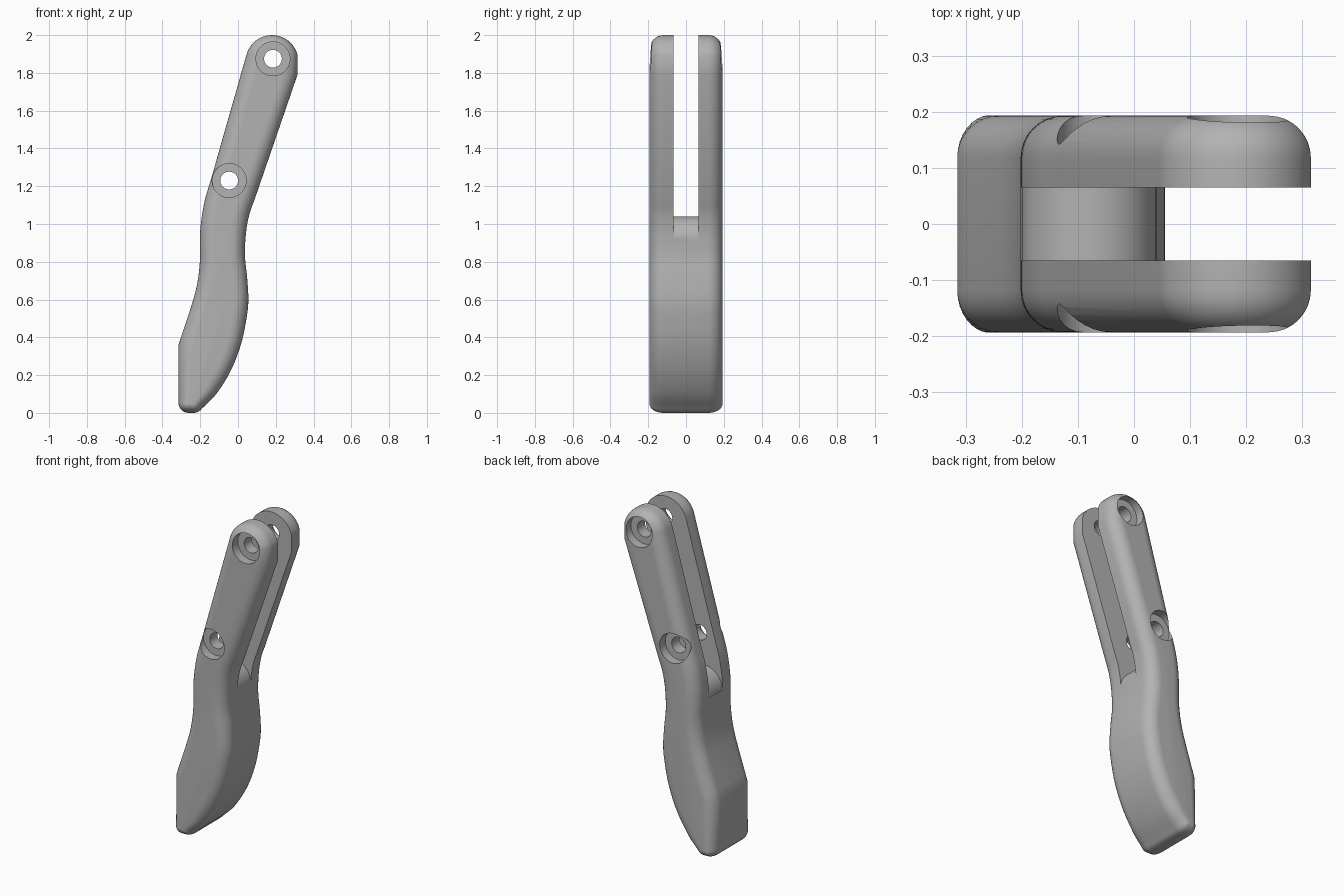
import bpy, bmesh, math
from mathutils import Vector

if "Cube" in bpy.data.objects:
    bpy.data.objects.remove(bpy.data.objects["Cube"])

HALF = 0.193      # half thickness of the handle
ROUND = 0.075     # rounding of the side edges
SLOT = 0.065      # half width of the fork slot


def arc(cx, cz, r, start, end, n):
    angles = [math.radians(start + (end - start) * i / n) for i in range(n + 1)]
    return [Vector((cx + r * math.cos(a), cz + r * math.sin(a))) for a in angles]


def spline(points, n=5):
    """Smooth curve through the points."""
    p = [Vector(q) for q in points]
    p = [2 * p[0] - p[1]] + p + [2 * p[-1] - p[-2]]
    out = []
    for a, b, c, d in zip(p, p[1:], p[2:], p[3:]):
        for i in range(n):
            t = i / n
            out.append(0.5 * (2 * b + (c - a) * t + (2 * a - 5 * b + 4 * c - d) * t * t
                              + (3 * b - a - 3 * c + d) * t ** 3))
    return out + [p[-2]]


def inset_outline(outline, depth):
    """Move the outline inward, less at the narrow foot."""
    out = []
    for i, p in enumerate(outline):
        e = (p - outline[i - 1]).normalized()
        f = (outline[(i + 1) % len(outline)] - p).normalized()
        m = Vector((-e.y - f.y, e.x + f.x)).normalized()
        miter = max(0.5, m.dot(Vector((-e.y, e.x))))
        out.append(p + m * depth * min(1, 0.62 + 3 * p.y) / miter)
    return out


def prism(name, outline, layers):
    """Loft an xz outline through (y, inset) layers and cap the ends."""
    bm = bmesh.new()
    rings = []
    for y, depth in layers:
        ring = inset_outline(outline, depth) if depth else outline
        rings.append([bm.verts.new((p.x, y, p.y)) for p in ring])
    n = len(outline)
    for a, b in zip(rings, rings[1:]):
        for i in range(n):
            j = (i + 1) % n
            bm.faces.new((a[i], a[j], b[j], b[i]))
    bm.faces.new(rings[0][::-1])
    bm.faces.new(rings[-1])
    bmesh.ops.recalc_face_normals(bm, faces=bm.faces)
    mesh = bpy.data.meshes.new(name)
    bm.to_mesh(mesh)
    bm.free()
    obj = bpy.data.objects.new(name, mesh)
    bpy.context.collection.objects.link(obj)
    return obj


def cut(target, cutter):
    cutter.hide_render = True
    mod = target.modifiers.new("cut", 'BOOLEAN')
    mod.operation = 'DIFFERENCE'
    mod.solver = 'EXACT'
    mod.object = cutter
    bpy.context.view_layer.objects.active = target
    bpy.ops.object.modifier_apply(modifier=mod.name)
    bpy.data.objects.remove(cutter)


# Handle outline: rounded head, back edge, foot, belly
outline = arc(0.18, 1.86, 0.14, 15, 165, 20)
outline += spline([(-0.145, 1.23), (-0.177, 1.12), (-0.197, 1.0), (-0.202, 0.9),
                   (-0.202, 0.8), (-0.215, 0.69), (-0.243, 0.58), (-0.315, 0.36)])
outline += arc(-0.262, 0.053, 0.053, 180, 270, 7)
outline += arc(-0.235, 0.053, 0.053, 270, 312, 4)
outline += spline([(-0.19, 0.024), (-0.115, 0.1), (-0.04, 0.22), (0.015, 0.36),
                   (0.045, 0.5), (0.055, 0.6), (0.048, 0.72), (0.037, 0.83),
                   (0.042, 0.95), (0.06, 1.05), (0.088, 1.13)])
outline.append(Vector((0.315, 1.79)))

# Handle body with rounded side edges
steps = [math.radians(90 * i / 8) for i in range(9)]
near = [(-HALF + ROUND * (1 - math.sin(a)), ROUND * (1 - math.cos(a))) for a in steps]
far = [(-y, d) for y, d in near]
handle = prism("handle", outline, near[::-1] + far)

# Fork slot with a rounded floor
slot = [Vector(p) for p in ((-0.6, 0.92), (-0.6, 2.2), (0.6, 2.2), (0.6, 0.92))]
slot += arc(-0.08, 0.92, 0.12, 0, 180, 32)
cut(handle, prism("slot_cutter", slot[::-1], [(-SLOT, 0), (SLOT, 0)]))

# Pin holes, counterbored on both sides
for x, z in ((0.185, 1.875), (-0.047, 1.23)):
    cut(handle, prism("hole_cutter", arc(x, z, 0.047, 0, 350, 35), [(-0.4, 0), (0.4, 0)]))
    for side in (-1, 1):
        bore = sorted([(side * (HALF - 0.055), 0), (side * 0.4, 0)])
        cut(handle, prism("bore_cutter", arc(x, z, 0.09, 0, 352.5, 47), bore))

# Grey finish
grey = bpy.data.materials.new("grey")
grey.use_nodes = True
colour = (0.45, 0.45, 0.45, 1)
grey.diffuse_color = colour
grey.node_tree.nodes["Principled BSDF"].inputs["Base Color"].default_value = colour
handle.data.materials.clear()
handle.data.materials.append(grey)

bpy.ops.object.select_all(action='DESELECT')
handle.select_set(True)
bpy.context.view_layer.objects.active = handle
bpy.ops.object.shade_smooth_by_angle(angle=math.radians(30))
